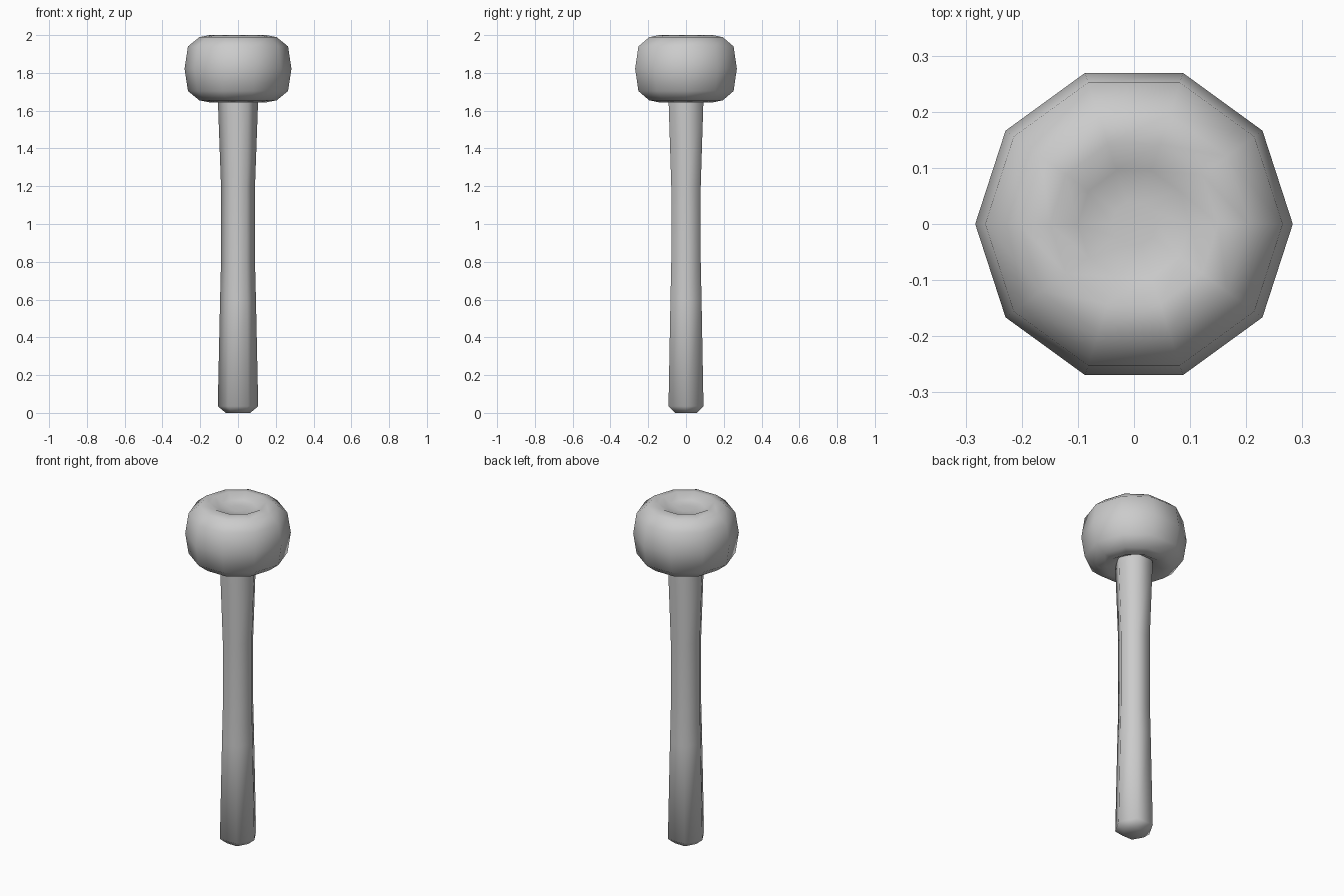
import bpy, bmesh
from math import cos, sin, pi

cube = bpy.data.objects.get("Cube")
if cube:
    bpy.data.objects.remove(cube, do_unlink=True)

grey = bpy.data.materials.new("plain_grey")
grey.use_nodes = True
colour = (0.6, 0.6, 0.6, 1)
grey.diffuse_color = colour
grey.node_tree.nodes["Principled BSDF"].inputs["Base Color"].default_value = colour


def lathe(name, profile, sides):
    """Turn (radius, height) rings into a smooth, closed, faceted solid."""
    bm = bmesh.new()
    rings = [[bm.verts.new((r * cos(2 * pi * i / sides), r * sin(2 * pi * i / sides), z))
              for i in range(sides)] for r, z in profile]
    for low, high in zip(rings, rings[1:]):
        for i in range(sides):
            j = (i + 1) % sides
            bm.faces.new((low[i], low[j], high[j], high[i]))
    bm.faces.new(rings[0][::-1])
    bm.faces.new(rings[-1])
    bmesh.ops.recalc_face_normals(bm, faces=bm.faces)
    for face in bm.faces:
        face.smooth = True
    mesh = bpy.data.meshes.new(name)
    bm.to_mesh(mesh)
    bm.free()
    mesh.materials.append(grey)
    obj = bpy.data.objects.new(name, mesh)
    bpy.context.collection.objects.link(obj)
    return obj


# Six-sided handle, slimmer in the middle, with a bevelled butt
lathe("handle", [(0.065, 0), (0.107, 0.035), (0.095, 0.6), (0.09, 0.8),
                 (0.09, 1.2), (0.106, 1.64), (0.106, 1.75)], 6)

# Ten-sided mallet head, mirrored about its middle, with dished ends
middle = 1.822
upper = [(0.265, 0.118), (0.205, 0.167), (0.15, 0.178), (0.1, 0.15), (0.04, 0.145)]
profile = [(r, middle - h) for r, h in reversed(upper)]
profile += [(0.283, middle)] + [(r, middle + h) for r, h in upper]
lathe("mallet_head", profile, 10)
